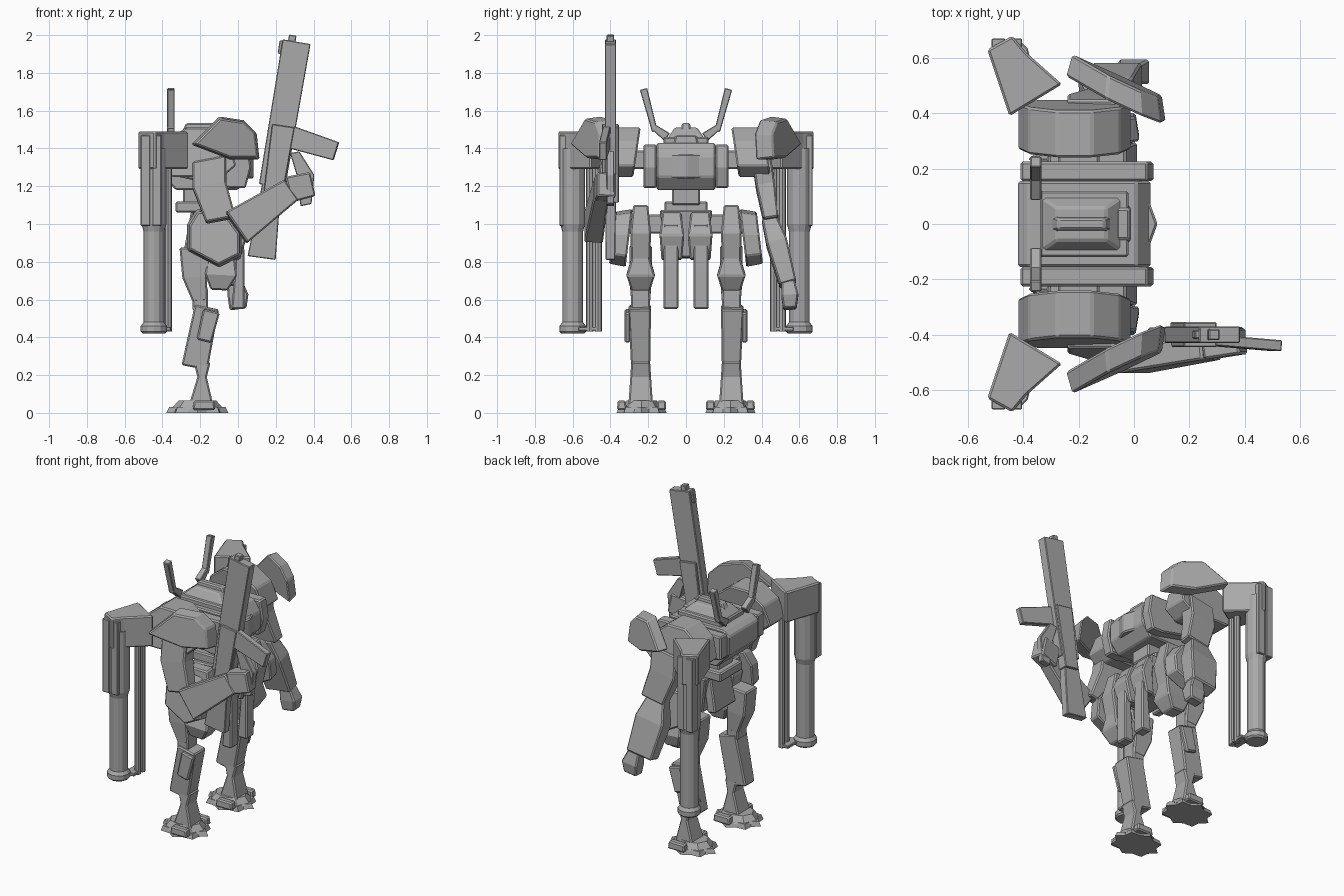
import bpy
import bmesh
from math import cos, sin, tau, radians
from mathutils import Vector

cube = bpy.data.objects.get("Cube")
if cube:
    bpy.data.objects.remove(cube, do_unlink=True)

COLOUR = (.4, .4, .4, 1)
grey = bpy.data.materials.new("armour_grey")
grey.use_nodes = True
grey.diffuse_color = COLOUR
grey.node_tree.nodes["Principled BSDF"].inputs["Base Color"].default_value = COLOUR


def loft(name, rings, pair=False, bevel=.008):
    """Skin matching rings of points; a pair also gets a right-hand mirror."""
    for prefix, side in (("left_", 1), ("right_", -1)) if pair else (("", 1),):
        bm = bmesh.new()
        rows = [[bm.verts.new((x, y * side, z)) for x, y, z in ring] for ring in rings]
        for lower, upper in zip(rows, rows[1:]):
            for i in range(len(lower)):
                bm.faces.new((lower[i - 1], lower[i], upper[i], upper[i - 1]))
        bm.faces.new(rows[0])
        bm.faces.new(rows[-1])
        bmesh.ops.recalc_face_normals(bm, faces=bm.faces)
        mesh = bpy.data.meshes.new(prefix + name)
        bm.to_mesh(mesh)
        bm.free()
        mesh.materials.append(grey)
        part = bpy.data.objects.new(prefix + name, mesh)
        bpy.context.collection.objects.link(part)
        if bevel:
            modifier = part.modifiers.new("chamfer", 'BEVEL')
            modifier.width = bevel
            modifier.segments = 1
            modifier.angle_limit = radians(35)


def limb(name, path, widths, depths, pair=False, bevel=.008):
    """Tapered block through a path; width lies in the side plane, depth across it."""
    path = [Vector(point) for point in path]
    axis = (path[-1] - path[0]).normalized()
    across = axis.cross(Vector((0, 1, 0))).normalized()
    out = across.cross(axis)
    rings = []
    for point, width, depth in zip(path, widths, depths):
        u, v = across * width / 2, out * depth / 2
        rings.append([point + u + v, point + u - v, point - u - v, point - u + v])
    loft(name, rings, pair, bevel)


def block(name, center, size, taper=1, pair=False, bevel=.008):
    """Box whose top is scaled by the taper."""
    rise = Vector((0, 0, size[2] / 2))
    middle = Vector(center)
    rings = []
    for end, scale in ((middle - rise, 1), (middle + rise, taper)):
        u = Vector((size[0] / 2 * scale, 0, 0))
        v = Vector((0, size[1] / 2 * scale, 0))
        rings.append([end + u + v, end + u - v, end - u - v, end - u + v])
    loft(name, rings, pair, bevel)


def slab(name, outline, inner, outer, taper=1, lean=(0, 0), pair=False):
    """Side outline thickened in y; the lean tilts it along x and z."""
    cx, cz = (sum(axis) / len(outline) for axis in zip(*outline))
    rings = []
    for y, scale in ((inner, 1), (outer, taper)):
        offsets = [((x - cx) * scale, (z - cz) * scale) for x, z in outline]
        rings.append([(cx + u, y + u * lean[0] + v * lean[1], cz + v) for u, v in offsets])
    loft(name, rings, pair)


def plan(name, outline, bottom, top, pair=False):
    """Top outline raised between two heights."""
    loft(name, [[(x, y, z) for x, y in outline] for z in (bottom, top)], pair)


def turned(name, x, y, profile, sides=12, squash=1, notch=1):
    """Turned part from (height, radius) steps; a notch pulls in every other side."""
    rings = []
    for z, radius in profile:
        spokes = [(radius * (notch if i % 2 else 1), tau * i / sides) for i in range(sides)]
        rings.append([(x + r * cos(a), y + r * sin(a) * squash, z) for r, a in spokes])
    loft(name, rings, pair=True, bevel=0)


# Chest with pointed prow and side intakes
slab("chest", [(-.42, 1.28), (-.42, 1.4), (-.38, 1.43), (.01, 1.43), (.06, 1.36),
               (.06, 1.25), (0, 1.18), (-.33, 1.18)], -.155, .155)
plan("chest_prow", [(0, -.15), (.03, -.15), (.085, 0), (.03, .15), (0, .15)], 1.24, 1.37)
slab("chest_intake", [(-.41, 1.27), (-.41, 1.42), (.05, 1.42), (.07, 1.3),
                      (.04, 1.19), (-.04, 1.19)], .155, .225, pair=True)
block("shoulder_axle", center=(-.2, 0, 1.34), size=(.15, .7, .1))

# Head, crest, visor and horns
block("neck_collar", center=(-.18, 0, 1.43), size=(.32, .24, .06))
block("helmet", center=(-.19, 0, 1.48), size=(.3, .2, .06), taper=.6)
block("helmet_crest", center=(-.19, 0, 1.5), size=(.24, .06, .07), taper=.7)
block("face_visor", center=(-.04, 0, 1.44), size=(.06, .14, .06), taper=.8)
limb("horn_base", [(-.355, .1, 1.46), (-.355, .18, 1.52)], (.04, .04), (.05, .03), pair=True, bevel=.004)
limb("horn", [(-.355, .165, 1.49), (-.355, .225, 1.715)], (.04, .04), (.03, .04), pair=True, bevel=.004)

# Waist, pelvis and skirts
block("waist", center=(-.17, 0, 1.15), size=(.24, .15, .1))
block("belt", center=(-.2, 0, 1.09), size=(.26, .23, .06))
limb("pelvis", [(-.13, 0, 1.07), (-.12, 0, .82)], (.22, .14), (.28, .2))
block("hip_axle", center=(-.14, 0, 1), size=(.1, .64, .1))
limb("rear_skirt", [(-.22, 0, 1.06), (-.26, 0, .84)], (.06, .06), (.2, .22))
limb("front_skirt", [(-.03, .075, 1.06), (.01, .075, .94), (-.02, .075, .81)],
     (.05, .08, .06), (.1, .13, .11), pair=True)
limb("long_tasset", [(0, .08, 1), (.01, .08, .78), (0, .08, .55)],
     (.06, .05, .07), (.08, .08, .08), pair=True)
slab("side_skirt", [(-.27, .86), (-.27, 1), (-.22, 1.08), (-.06, 1.06), (.02, .95), (.02, .83), (-.1, .77)],
     .3, .39, taper=.9, lean=(0, -.12), pair=True)

# Legs
limb("hip_guard", [(-.1, .24, 1.1), (-.1, .24, .95), (-.1, .24, .8)], (.14, .22, .16), (.08, .11, .1), pair=True)
limb("thigh", [(-.22, .24, .88), (-.23, .24, .72), (-.2, .24, .59)], (.18, .13, .08), (.12, .12, .1), pair=True)
limb("knee_guard", [(-.09, .24, .85), (-.09, .24, .73), (-.1, .24, .65)], (.14, .17, .09), (.08, .15, .1), pair=True)
block("knee_joint", center=(-.2, .24, .6), size=(.08, .1, .12), pair=True)
limb("upper_shin", [(-.165, .245, .56), (-.23, .24, .24)], (.13, .14), (.12, .1), pair=True)
limb("lower_shin", [(-.19, .24, .27), (-.19, .24, .19), (-.195, .24, .04)],
     (.09, .05, .13), (.1, .11, .13), pair=True)
limb("calf_panel", [(-.14, .31, .54), (-.18, .31, .38)], (.09, .08), (.03, .03), pair=True)

# Feet with splayed toes
turned("sole", -.215, .235, [(0, .165), (.03, .15)], sides=16, squash=.8, notch=.8)
turned("foot", -.215, .235, [(.02, .14), (.065, .1)], sides=8, squash=.8)
for label, y in (("outer_toe", .34), ("inner_toe", .13)):
    block(label, center=(-.18, y, .04), size=(.12, .05, .05), taper=.9, pair=True)

# Shoulders: arched sleeve under a slanted plate
arch = [(-.215 + .205 * cos(tau * i / 10), 1.31 + .21 * sin(tau * i / 10)) for i in range(6)]
slab("shoulder_sleeve", arch + [(-.35, 1.25), (-.08, 1.25)], .26, .43, lean=(0, -.15), pair=True)
slab("shoulder_plate", [(-.25, 1.42), (-.1, 1.57), (.03, 1.55), (.1, 1.48), (.115, 1.34), (-.04, 1.34)],
     .425, .515, taper=.9, lean=(-.48, -.1), pair=True)

# Arms: left hangs down, right is raised forward
limb("upper_arm", [(-.15, .4, 1.34), (-.15, .42, 1.2), (-.09, .45, 1.02)],
     (.18, .18, .16), (.1, .1, .08), pair=True)
limb("left_forearm", [(-.11, .44, 1.03), (-.1, .48, .9), (-.06, .54, .68)], (.12, .2, .18), (.08, .11, .09))
limb("left_fist", [(-.02, .54, .7), (0, .55, .62), (0, .55, .55)], (.08, .11, .09), (.07, .09, .07))
limb("right_forearm", [(-.01, -.49, .98), (.28, -.45, 1.18)], (.2, .13), (.1, .08))
limb("right_fist", [(.26, -.44, 1.18), (.39, -.42, 1.21)], (.14, .13), (.1, .1))

# Rifle held upright
limb("rifle_body", [(.18, -.4, 1.2), (.31, -.4, 1.965)], (.14, .15), (.06, .06), bevel=.004)
limb("rifle_stock", [(.125, -.4, .82), (.18, -.4, 1.22)], (.15, .1), (.05, .06), bevel=.004)
limb("rifle_receiver", [(.18, -.4, 1.12), (.24, -.4, 1.52)], (.1, .12), (.09, .09), bevel=.004)
limb("rifle_muzzle", [(.28, -.4, 1.94), (.29, -.4, 2)], (.04, .04), (.04, .04), bevel=.004)
limb("rifle_sight", [(.23, -.4, 1.9), (.24, -.4, 1.97)], (.04, .04), (.03, .03), bevel=.004)
limb("rifle_magazine", [(.28, -.42, 1.46), (.52, -.44, 1.385)], (.12, .1), (.04, .04), bevel=.004)
limb("rifle_grip", [(.3, -.4, 1.38), (.36, -.4, 1.25), (.36, -.4, 1.1)], (.05, .09, .06), (.04, .04, .04), bevel=.004)

# Back cannons: mount, barrel, rails and twin rods
plan("cannon_mount", [(-.53, .63), (-.44, .68), (-.39, .62), (-.26, .505), (-.45, .39), (-.48, .48)],
     1.29, 1.49, pair=True)
turned("cannon_barrel", -.445, .6, [(.42, .06), (.43, .07), (.46, .07), (.48, .055),
                                    (.96, .055), (1, .066), (1.4, .066)])
for label, x in (("rear_rail", -.49), ("front_rail", -.43)):
    block(label, center=(x, .64, 1.23), size=(.05, .06, .48), pair=True, bevel=.004)
for label, y in (("outer_rod", .51), ("inner_rod", .465)):
    turned(label, -.37, y, [(.43, .02), (1.3, .02)], sides=8)
block("rod_bracket", center=(-.39, .51, .445), size=(.07, .12, .02), pair=True, bevel=.004)
